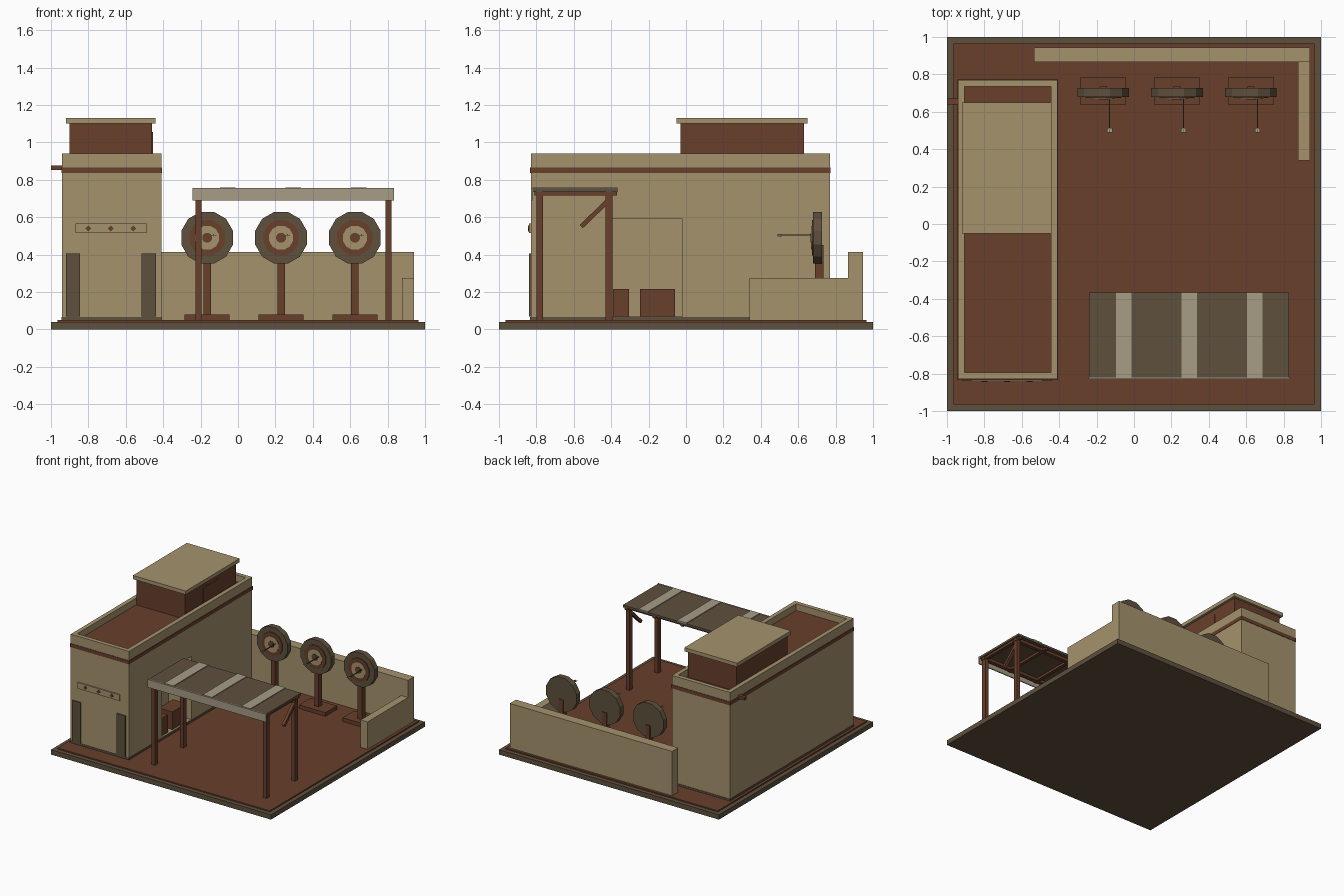
import bpy, math
from mathutils import Vector

if "Cube" in bpy.data.objects:
    bpy.data.objects.remove(bpy.data.objects["Cube"])


def mat(name, rgb):
    m = bpy.data.materials.new(name)
    m.diffuse_color = (*rgb, 1)
    m.use_nodes = True
    m.node_tree.nodes["Principled BSDF"].inputs["Base Color"].default_value = m.diffuse_color
    return m


TAN = mat("sandstone", (0.375, 0.290, 0.155))
RED = mat("red_brown", (0.138, 0.050, 0.025))
DARK = mat("dark_wood", (0.114, 0.080, 0.048))
PALE = mat("pale_cloth", (0.385, 0.335, 0.240))


def mesh(name, verts, faces, m):
    me = bpy.data.meshes.new(name)
    me.from_pydata(verts, [], faces)
    me.materials.append(m)
    ob = bpy.data.objects.new(name, me)
    bpy.context.collection.objects.link(ob)
    return ob


def box(name, m, x0, x1, y0, y1, z0, z1):
    v = [(x, y, z) for z in (z0, z1) for x, y in ((x0, y0), (x1, y0), (x1, y1), (x0, y1))]
    f = [(3, 2, 1, 0), (4, 5, 6, 7)] + [(i, (i + 1) % 4, (i + 1) % 4 + 4, i + 4) for i in range(4)]
    return mesh(name, v, f, m)


def disc(name, m, cx, cz, r, y0, y1, n=12, phase=0.5):
    # prism with its axis along y
    a = [2 * math.pi * (i + phase) / n for i in range(n)]
    v = [(cx + r * math.cos(t), y, cz + r * math.sin(t)) for y in (y0, y1) for t in a]
    f = [tuple(range(n)), tuple(range(2 * n - 1, n - 1, -1))]
    f += [(i, i + n, (i + 1) % n + n, (i + 1) % n) for i in range(n)]
    return mesh(name, v, f, m)


def cut(target, cutter):
    mod = target.modifiers.new("cut", 'BOOLEAN')
    mod.operation = 'DIFFERENCE'
    mod.solver = 'EXACT'
    mod.object = cutter
    bpy.context.view_layer.objects.active = target
    bpy.ops.object.modifier_apply(modifier=mod.name)
    bpy.data.objects.remove(cutter)


# ground
box("ground_slab", DARK, -1, 1, -1, 1, 0, 0.04)
box("ground_surface", RED, -0.965, 0.965, -0.965, 0.965, 0.035, 0.05)

# main building with roof pocket and side recess
b = box("main_building", TAN, -0.94, -0.41, -0.83, 0.77, 0.045, 0.94)
cut(b, box("roof_cutter", TAN, -0.905, -0.445, -0.795, 0.735, 0.87, 1.0))
cut(b, box("recess_cutter", TAN, -0.62, -0.3, -0.40, -0.02, 0.07, 0.59))
box("roof_floor", RED, -0.905, -0.445, -0.795, 0.735, 0.865, 0.885)
E = 0.003
for nm, m, z0, z1 in (("wall_band", RED, 0.835, 0.865), ("wall_foot", DARK, 0.05, 0.066)):
    box(nm + "_front", m, -0.94 - E, -0.41 + E, -0.83 - E, -0.83, z0, z1)
    box(nm + "_back", m, -0.94 - E, -0.41 + E, 0.77, 0.77 + E, z0, z1)
    box(nm + "_left", m, -0.94 - E, -0.94, -0.83, 0.77, z0, z1)
    box(nm + "_right", m, -0.41, -0.41 + E, -0.83, 0.77, z0, z1)
box("recess_crate_small", RED, -0.52, -0.425, -0.39, -0.305, 0.07, 0.215)
box("recess_crate_large", RED, -0.55, -0.425, -0.245, -0.06, 0.07, 0.215)
box("roof_spout", RED, -1.0, -0.93, 0.64, 0.67, 0.853, 0.877)

# front details
for i, x in enumerate((-0.92, -0.515)):
    box(f"front_panel_{i}", DARK, x, x + 0.076, -0.839, -0.83, 0.068, 0.405)
box("front_plaque", TAN, -0.87, -0.49, -0.839, -0.83, 0.515, 0.565)
for i, x in enumerate((-0.80, -0.68, -0.56)):
    disc(f"plaque_stud_{i}", RED, x, 0.54, 0.016, -0.845, -0.835, 4, 0)

# rooftop hut
box("roof_hut", RED, -0.90, -0.46, -0.03, 0.63, 0.88, 1.10)
box("roof_hut_slab", TAN, -0.92, -0.44, -0.05, 0.65, 1.10, 1.13)
box("roof_hut_door", RED, -0.46, -0.455, 0.20, 0.40, 0.885, 1.055)

# yard walls
box("back_wall", TAN, -0.535, 0.94, 0.865, 0.945, 0.05, 0.415)
box("side_wall", TAN, 0.877, 0.94, 0.34, 0.865, 0.05, 0.275)

# archery targets
for i, x in enumerate((-0.165, 0.23, 0.625)):
    box(f"target_foot_{i}", RED, x - 0.12, x + 0.12, 0.635, 0.785, 0.05, 0.08)
    box(f"target_post_{i}", RED, x - 0.02, x + 0.02, 0.69, 0.735, 0.08, 0.45)
    for k, (m, r, y) in enumerate(((DARK, 0.143, 0.68), (RED, 0.098, 0.673),
                                   (TAN, 0.066, 0.669), (RED, 0.027, 0.665))):
        disc(f"target_ring_{i}_{k}", m, x, 0.49, r, y, 0.727 if k == 0 else 0.69)
    ax = x + 0.035
    box(f"arrow_shaft_{i}", DARK, ax - 0.003, ax + 0.003, 0.49, 0.68, 0.501, 0.507)
    box(f"arrow_fletching_{i}", PALE, ax - 0.014, ax + 0.014, 0.488, 0.512, 0.5025, 0.5055)
    box(f"arrow_fin_{i}", PALE, ax - 0.0015, ax + 0.0015, 0.488, 0.512, 0.497, 0.511)

# canopy frame
for i, x in enumerate((-0.21, 0.805)):
    for j, y in enumerate((-0.782, -0.412)):
        box(f"canopy_post_{i}_{j}", RED, x - 0.016, x + 0.016, y - 0.018, y + 0.018, 0.05, 0.72)
    # diagonal brace at the rear post
    p, q = Vector((x, -0.56, 0.55)), Vector((x, -0.415, 0.69))
    br = box(f"canopy_brace_{i}", RED, -0.012, 0.012, -0.1, 0.1, -0.012, 0.012)
    br.location = (p + q) / 2
    br.rotation_euler.x = math.atan2(q.z - p.z, q.y - p.y)
for j, y in enumerate((-0.782, -0.412)):
    box(f"canopy_beam_{j}", RED, -0.23, 0.825, y - 0.016, y + 0.016, 0.712, 0.737)
for j in range(5):
    x = -0.21 + j * 1.015 / 4
    box(f"canopy_rafter_{j}", RED, x - 0.013, x + 0.013, -0.81, -0.37, 0.716, 0.736)

# canopy roof, cloth strips and front valance
box("canopy_roof", DARK, -0.24, 0.83, -0.82, -0.365, 0.735, 0.753)
for i, x in enumerate((-0.055, 0.295, 0.645)):
    box(f"canopy_strip_{i}", PALE, x - 0.042, x + 0.042, -0.82, -0.365, 0.75, 0.759)
box("canopy_valance", PALE, -0.242, 0.833, -0.829, -0.82, 0.69, 0.755)
